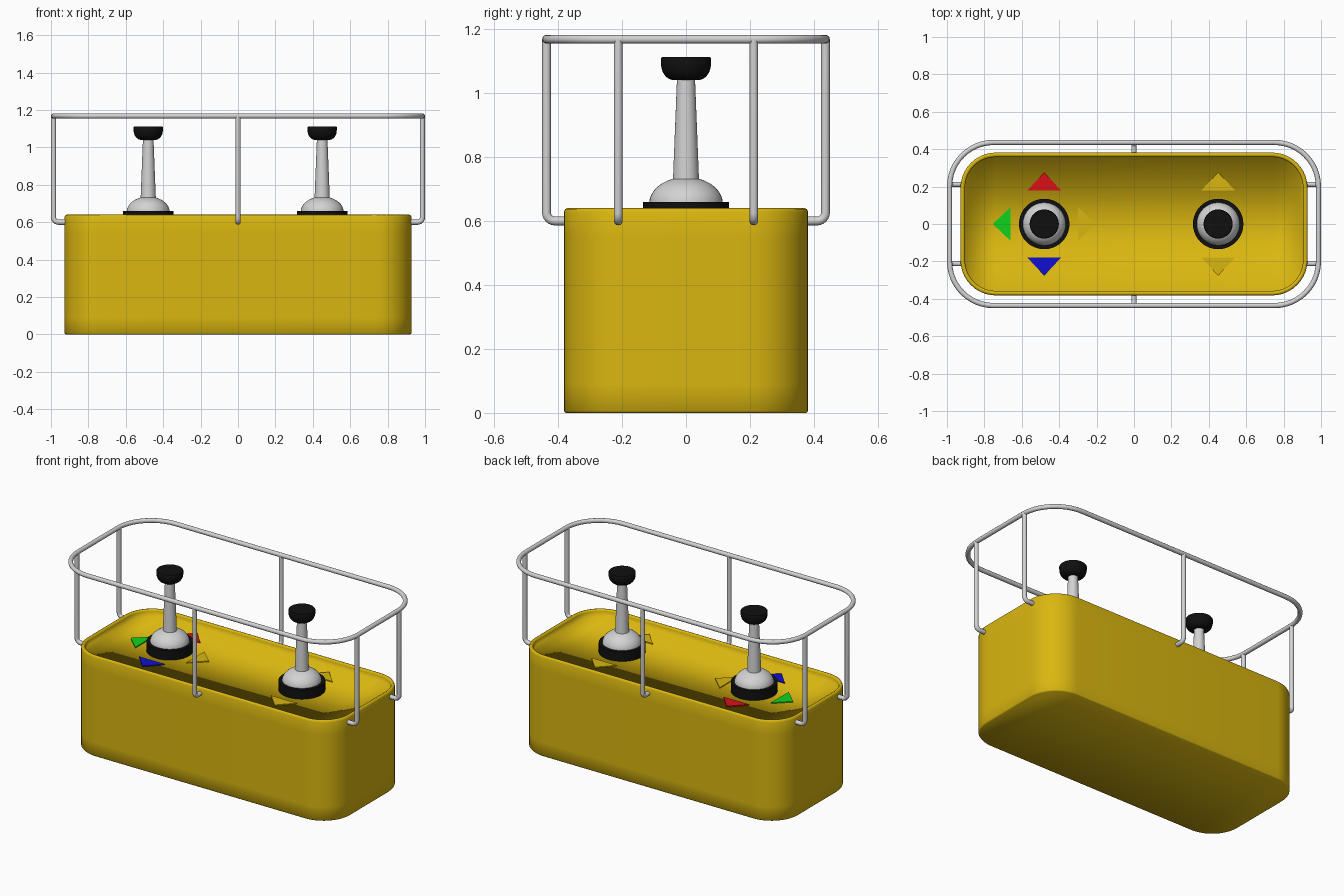
import bpy
import bmesh
from math import sin, cos, pi, radians
from mathutils import Vector

cube = bpy.data.objects.get("Cube")
if cube:
    bpy.data.objects.remove(cube, do_unlink=True)


def material(name, rgb):
    mat = bpy.data.materials.new(name)
    mat.use_nodes = True
    color = (*rgb, 1)
    mat.diffuse_color = color
    bsdf = next(n for n in mat.node_tree.nodes if n.type == 'BSDF_PRINCIPLED')
    bsdf.inputs["Base Color"].default_value = color
    bsdf.inputs["Roughness"].default_value = 0.5
    return mat


YELLOW = material("yellow", (0.70, 0.47, 0.005))
GREY = material("light grey", (0.65, 0.65, 0.65))
BLACK = material("black", (0.005, 0.005, 0.005))
RED = material("red", (0.70, 0.005, 0.008))
GREEN = material("green", (0.005, 0.65, 0.012))
BLUE = material("blue", (0.005, 0.005, 0.65))

FLOOR = 0.60


def finish(name, bm, mat, angle=None):
    bmesh.ops.recalc_face_normals(bm, faces=bm.faces)
    mesh = bpy.data.meshes.new(name)
    bm.to_mesh(mesh)
    bm.free()
    mesh.materials.append(mat)
    obj = bpy.data.objects.new(name, mesh)
    bpy.context.collection.objects.link(obj)
    if angle:
        bpy.ops.object.select_all(action='DESELECT')
        obj.select_set(True)
        bpy.context.view_layer.objects.active = obj
        bpy.ops.object.shade_smooth_by_angle(angle=radians(angle))
    return obj


def rounded_rect(hx, hy, r, z, steps=10):
    """Counter-clockwise outline, symmetric about both axes."""
    pts = []
    for k, (sx, sy) in enumerate([(1, 1), (-1, 1), (-1, -1), (1, -1)]):
        for i in range(steps + 1):
            a = (k + i / steps) * pi / 2
            pts.append(Vector((sx * (hx - r) + r * cos(a),
                               sy * (hy - r) + r * sin(a), z)))
    return pts


def bridge(bm, rings, closed_ends=False):
    for a, b in zip(rings, rings[1:]):
        n = len(a)
        for i in range(n):
            j = (i + 1) % n
            bm.faces.new((a[i], a[j], b[j], b[i]))


def tub():
    """Rounded box with a soft rim and a shallow recess on top."""
    profile = [(0.006, 0), (0, 0.006), (0, 0.09), (0, 0.55), (0, 0.628),
               (0.004, 0.637), (0.012, 0.64), (0.02, 0.637),
               (0.024, 0.628), (0.024, FLOOR)]
    bm = bmesh.new()
    rings = [[bm.verts.new(p) for p in
              rounded_rect(0.928 - d, 0.382 - d, 0.19 - d, z)]
             for d, z in profile]
    bridge(bm, rings)
    # Underside and recess floor run as strips from front to back
    for ring in (rings[0], rings[-1]):
        n = len(ring)
        for i in range(n // 2 - 1):
            bm.faces.new((ring[i], ring[i + 1], ring[n - 2 - i], ring[n - 1 - i]))
    for f in bm.faces:
        f.smooth = True
    return finish("control_box", bm, YELLOW)


def lathe(name, x, profile, mat, sides=40):
    bm = bmesh.new()
    rings = [[bm.verts.new((x + r * cos(2 * pi * i / sides),
                            r * sin(2 * pi * i / sides), z))
              for i in range(sides)] for r, z in profile]
    bridge(bm, rings)
    bm.faces.new(rings[0])
    bm.faces.new(rings[-1])
    return finish(name, bm, mat, 40)


def joystick(side, x):
    lathe(side + "_stick_base", x, [(0.135, FLOOR - 0.005), (0.135, 0.66)], BLACK)
    dome = [(0.115 * cos(a), 0.655 + 0.082 * sin(a))
            for a in (radians(7.5 * i) for i in range(11))]
    lathe(side + "_stick_dome", x, dome, GREY)
    lathe(side + "_stick_shaft", x, [(0.041, 0.72), (0.028, 1.05)], GREY)
    knob = [(0.036 + 0.042 * sin(a), 1.09 - 0.05 * cos(a))
            for a in (radians(11.25 * i) for i in range(9))]
    lathe(side + "_stick_knob", x, knob + [(0.078, 1.108), (0.075, 1.112)], BLACK)


def arrow(name, x, direction, mat):
    """Thin triangle plate pointing away from the stick."""
    a = radians(direction)
    out, across = Vector((cos(a), sin(a), 0)), Vector((-sin(a), cos(a), 0))
    centre = Vector((x, 0, FLOOR - 0.002))
    corners = [out * 0.18 - across * 0.09, out * 0.275, out * 0.18 + across * 0.09]
    bm = bmesh.new()
    face = bm.faces.new([bm.verts.new(centre + c) for c in corners])
    top = bmesh.ops.extrude_face_region(bm, geom=[face])["geom"]
    verts = [v for v in top if isinstance(v, bmesh.types.BMVert)]
    bmesh.ops.translate(bm, verts=verts, vec=(0, 0, 0.008))
    finish(name, bm, mat)


def tube(name, points, cyclic=False):
    curve = bpy.data.curves.new(name, 'CURVE')
    curve.dimensions = '3D'
    curve.bevel_depth = 0.0138
    curve.bevel_resolution = 4
    curve.use_fill_caps = True
    spline = curve.splines.new('POLY')
    spline.points.add(len(points) - 1)
    for sp, p in zip(spline.points, points):
        sp.co = (*p, 1)
    spline.use_cyclic_u = cyclic
    curve.materials.append(GREY)
    obj = bpy.data.objects.new(name, curve)
    bpy.context.collection.objects.link(obj)
    bpy.ops.object.select_all(action='DESELECT')
    obj.select_set(True)
    bpy.context.view_layer.objects.active = obj
    bpy.ops.object.convert(target='MESH')
    bpy.ops.object.shade_smooth_by_angle(angle=radians(50))


def post(name, x, y, inward):
    """Upright that bends in to meet the box wall."""
    r, low = 0.026, 0.6
    top = Vector((x, y, 1.168))
    inward = Vector(inward)
    pts = [top]
    for i in range(7):
        a = i / 6 * pi / 2
        pts.append(Vector((x, y, low + r - r * sin(a))) + inward * r * (1 - cos(a)))
    pts.append(Vector((x, y, low)) + inward * 0.075)
    tube(name, pts)


# Box
tub()

# Sticks
LEFT_X, RIGHT_X = 0.45, -0.48
joystick("left", LEFT_X)
joystick("right", RIGHT_X)

# Direction arrows
arrow("right_back_arrow", RIGHT_X, 90, RED)
arrow("right_outer_arrow", RIGHT_X, 180, GREEN)
arrow("right_front_arrow", RIGHT_X, 270, BLUE)
arrow("right_inner_arrow", RIGHT_X, 0, YELLOW)
arrow("left_back_arrow", LEFT_X, 90, YELLOW)
arrow("left_front_arrow", LEFT_X, 270, YELLOW)

# Guard rail and its posts
RX, RY = 0.986, 0.436
tube("guard_rail", rounded_rect(RX, RY, 0.235, 1.168, 12), True)
for s, label in ((-1, "front"), (1, "back")):
    post(label + "_post", 0, s * RY, (0, -s, 0))
    for t, side in ((1, "left"), (-1, "right")):
        post(f"{side}_{label}_post", t * RX, s * 0.212, (-t, 0, 0))
